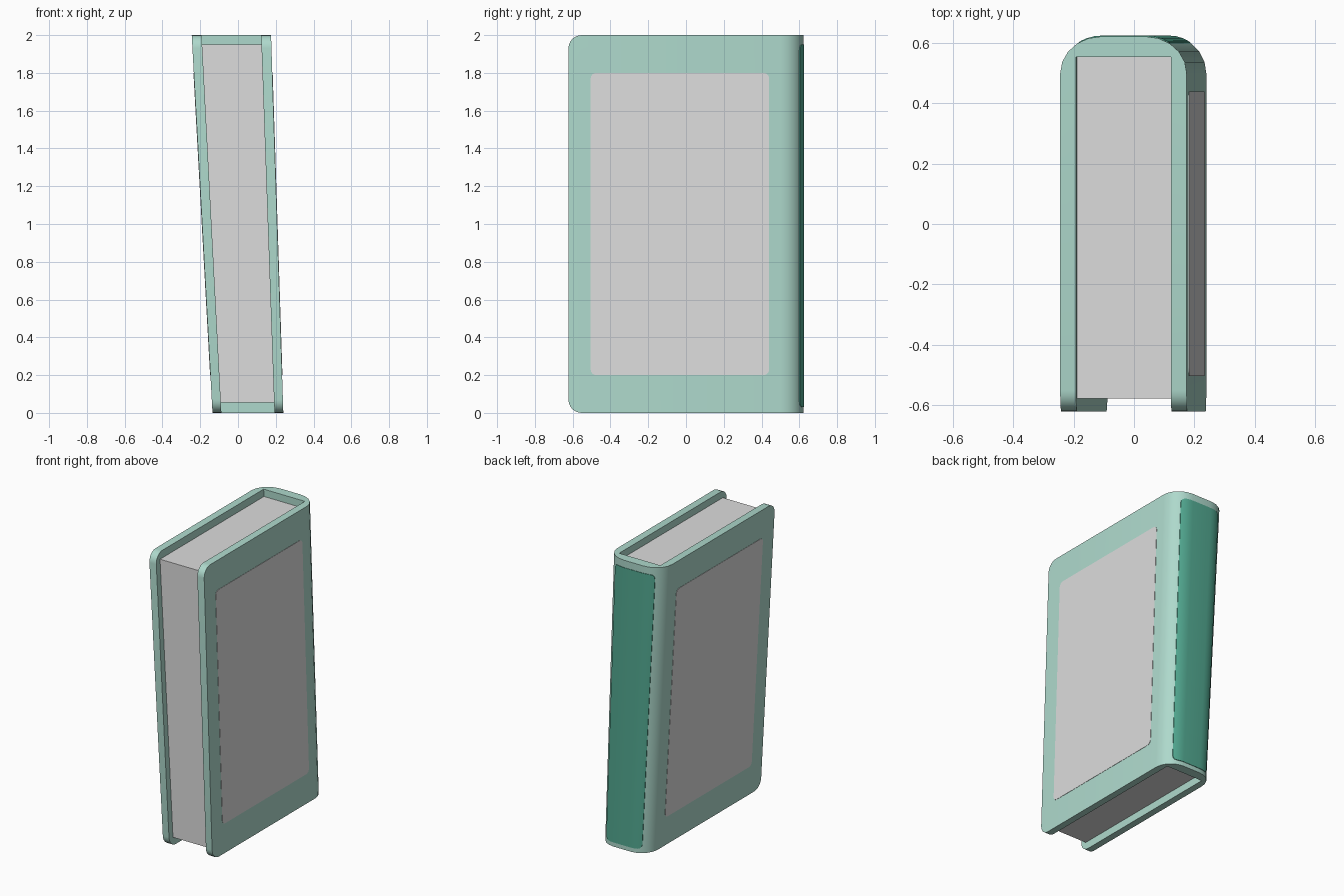
import bpy, bmesh, math
from mathutils import Vector

if "Cube" in bpy.data.objects:
    bpy.data.objects.remove(bpy.data.objects["Cube"])

H, Y, HALF = 2.0, 0.6225, 0.2            # height, half depth, nominal half width
FLAT, RX, RY = 0.07, 0.13, 0.1225        # spine flat half width and corner radii


def material(name, rgb):
    lin = [(c / 255 / 12.92) if c < 10 else ((c / 255 + 0.055) / 1.055) ** 2.4 for c in rgb]
    m = bpy.data.materials.new(name)
    m.diffuse_color = (*lin, 1)
    m.use_nodes = True
    m.node_tree.nodes["Principled BSDF"].inputs["Base Color"].default_value = m.diffuse_color
    return m


mint = material("mint cover", (174, 217, 204))
grey = material("light grey", (220, 220, 220))
teal = material("teal spine", (83, 170, 146))


def lean(p):
    """Shear and taper: the book tilts left and widens slightly to the top."""
    t = p.z / H
    return Vector((0.0525 - 0.0875 * t + p.x / HALF * (0.1875 + 0.0225 * t), p.y, p.z))


def finish(bm, name, mat, angle=35):
    bmesh.ops.recalc_face_normals(bm, faces=bm.faces)
    for v in bm.verts:
        v.co = lean(v.co)
    me = bpy.data.meshes.new(name)
    bm.to_mesh(me)
    bm.free()
    me.materials.append(mat)
    ob = bpy.data.objects.new(name, me)
    bpy.context.collection.objects.link(ob)
    bpy.ops.object.select_all(action='DESELECT')
    ob.select_set(True)
    bpy.context.view_layer.objects.active = ob
    bpy.ops.object.shade_smooth_by_angle(angle=math.radians(angle))
    return ob


def prism(points, offset):
    """Closed solid from a planar outline moved along offset."""
    bm = bmesh.new()
    face = bm.faces.new([bm.verts.new(p) for p in points])
    ext = bmesh.ops.extrude_face_region(bm, geom=[face], use_keep_orig=True)
    for v in ext["geom"]:
        if isinstance(v, bmesh.types.BMVert):
            v.co += Vector(offset)
    return bm


# cover: U-shaped profile with rounded spine, front corners bevelled
arc = [(FLAT + RX * math.cos(a), Y - RY + RY * math.sin(a))
       for a in (math.radians(18 * i) for i in range(6))]
right = [(0.15, 0.555), (0.15, -Y), (HALF, -Y)] + arc
profile = right + [(-x, y) for x, y in reversed(right)]
bm = prism([(x, y, 0) for x, y in profile], (0, 0, H))
front = [e for e in bm.edges
         if all(abs(v.co.y + Y) < 1e-4 for v in e.verts)
         and abs(e.verts[0].co.z - e.verts[1].co.z) < 1e-4]
bmesh.ops.bevel(bm, geom=front, offset=0.07, segments=6, profile=0.5, affect='EDGES')
finish(bm, "cover", mint)

# page block
bm = prism([(-0.151, -0.58, 0.055), (0.151, -0.58, 0.055),
            (0.151, 0.556, 0.055), (-0.151, 0.556, 0.055)], (0, 0, 1.895))
finish(bm, "pages", grey)

# grey side panels, rounded rectangles on both covers
r = 0.03
outline = []
for k, (cy, cz) in enumerate([(0.44 - r, 1.8 - r), (-0.505 + r, 1.8 - r),
                              (-0.505 + r, 0.2 + r), (0.44 - r, 0.2 + r)]):
    for i in range(5):
        a = math.radians(90 * k + 22.5 * i)
        outline.append((cy + r * math.cos(a), cz + r * math.sin(a)))
for side, name in ((-1, "left_panel"), (1, "right_panel")):
    bm = prism([(side * 0.198, y, z) for y, z in outline], (side * 0.004, 0, 0))
    finish(bm, name, grey)

# teal spine plate following the rounded spine, with rounded corners
edge = [(0.146, 0.03), (0.142, 0.015), (0.134, 0.005), (0.118, 0), (0.095, 0), (FLAT, 0)]
cols = edge + [(-x, d) for x, d in reversed(edge)]
bm = bmesh.new()
strips = []
for x, d in cols:
    s = max(0, abs(x) - FLAT) / RX
    y = Y - RY + RY * math.sqrt(1 - s * s)
    strips.append([[bm.verts.new((x, y + o, z)) for z in (0.03 + d, 1.95 - d)]
                   for o in (0.003, -0.003)])
for a, b in zip(strips, strips[1:]):
    (ao, ai), (bo, bi) = a, b
    bm.faces.new((ao[0], bo[0], bo[1], ao[1]))
    bm.faces.new((ai[0], ai[1], bi[1], bi[0]))
    for k in (0, 1):
        bm.faces.new((ao[k], bo[k], bi[k], ai[k]))
for o, i in (strips[0], strips[-1]):
    bm.faces.new((o[0], o[1], i[1], i[0]))
finish(bm, "spine_panel", teal)
